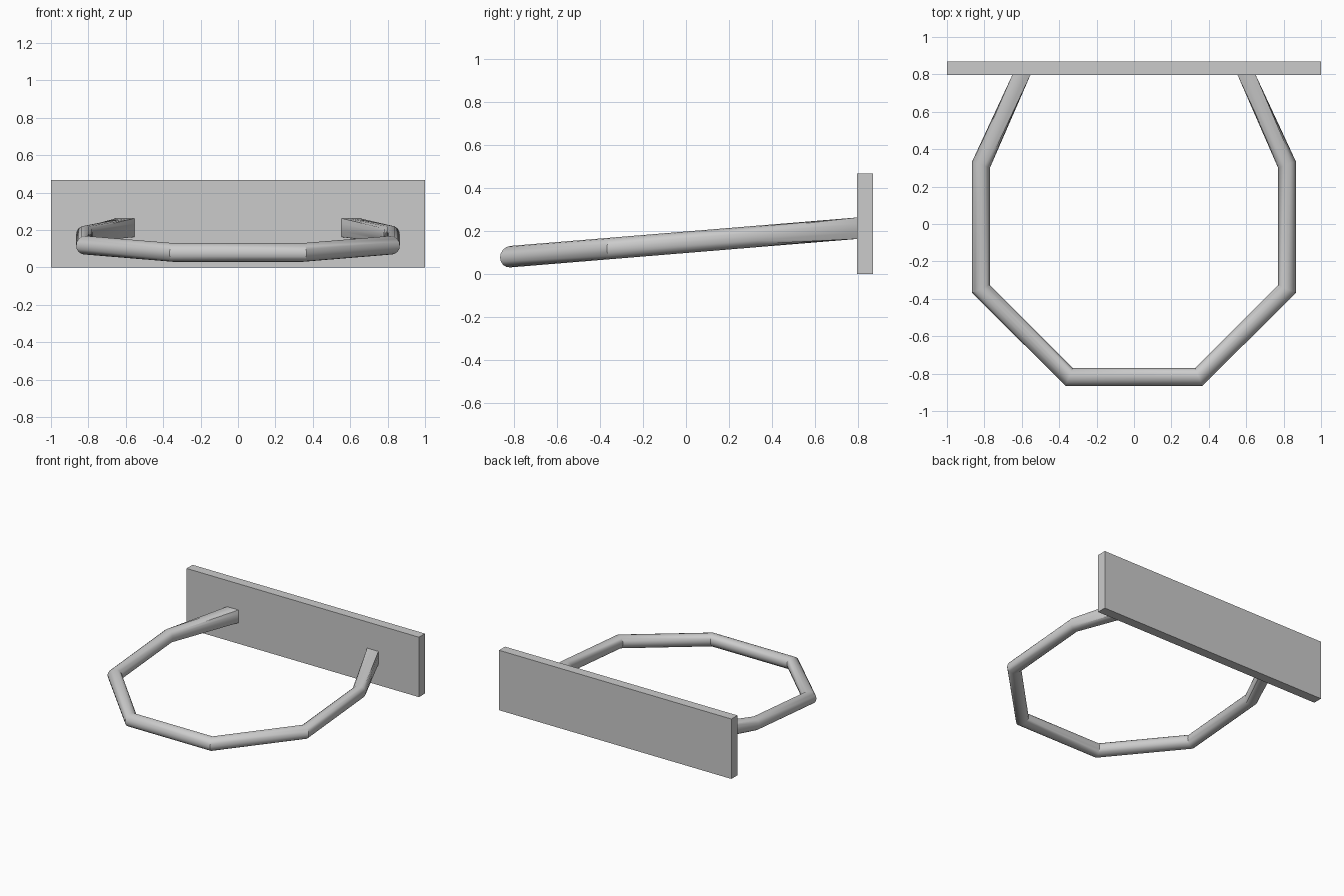
import bpy, bmesh
from math import sin, cos, pi

if "Cube" in bpy.data.objects:
    bpy.data.objects.remove(bpy.data.objects["Cube"])

SIDES = 16
RADIUS_UP = 0.05
SLOPE = 0.082


def finish(bm, name):
    bmesh.ops.recalc_face_normals(bm, faces=bm.faces[:])
    mesh = bpy.data.meshes.new(name)
    bm.to_mesh(mesh)
    bm.free()
    obj = bpy.data.objects.new(name, mesh)
    bpy.context.collection.objects.link(obj)
    return obj


# Backboard
bm = bmesh.new()
bmesh.ops.create_cube(bm, size=1)
for v in bm.verts:
    v.co = (v.co.x * 2, 0.833 + v.co.y * 0.074, 0.233 + v.co.z * 0.466)
finish(bm, "wall_plate")

# Tilted hoop: centre x, y, mitre offset x, y, and square-end flag (right half)
half = [
    (0.602, 0.797, 0.0485, 0.0, True),
    (0.818, 0.317, 0.0475, 0.0175, False),
    (0.818, -0.347, 0.0475, -0.0210, False),
    (0.347, -0.818, 0.0190, -0.0475, False),
]
path = half + [(-x, y, -mx, my, sq) for x, y, mx, my, sq in reversed(half)]

bm = bmesh.new()
rings = []
for x, y, mx, my, square in path:
    ring = []
    for i in range(SIDES):
        c, s = cos(2 * pi * i / SIDES), sin(2 * pi * i / SIDES)
        if square:
            m = max(abs(c), abs(s))
            c, s = c / m, s / m
        py = y + my * c
        ring.append(bm.verts.new((x + mx * c, py, 0.08 + SLOPE * (py + 0.818) + RADIUS_UP * s)))
    rings.append(ring)
for a, b in zip(rings, rings[1:]):
    for i in range(SIDES):
        j = (i + 1) % SIDES
        bm.faces.new((a[i], a[j], b[j], b[i]))
bm.faces.new(rings[0])
bm.faces.new(rings[-1])
hoop = finish(bm, "hoop_bar")

# Smooth tube with crisp bends
bpy.ops.object.select_all(action='DESELECT')
hoop.select_set(True)
bpy.context.view_layer.objects.active = hoop
bpy.ops.object.shade_smooth_by_angle(angle=pi / 6)
